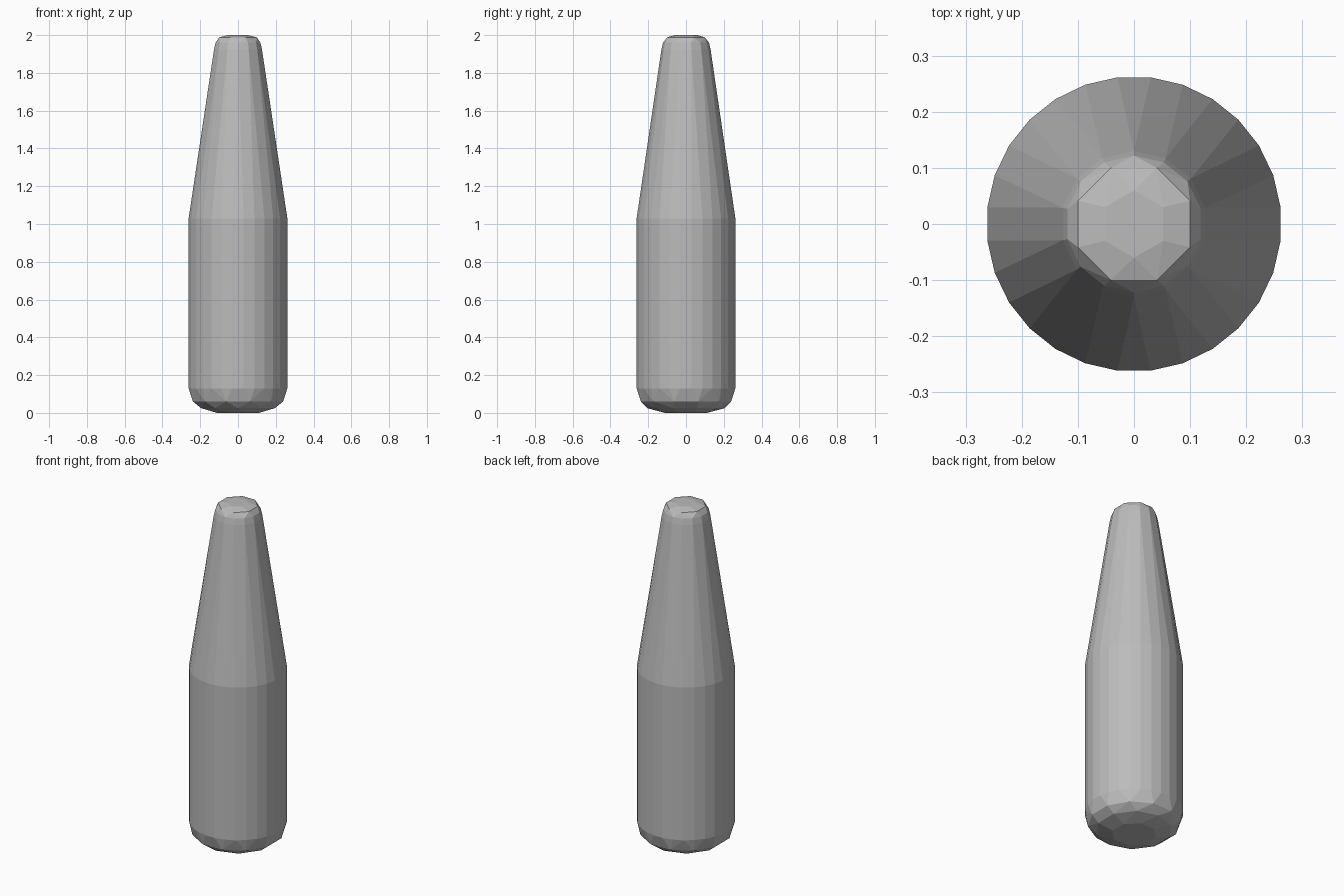
import bpy
import bmesh
from math import sin, cos, pi

cube = bpy.data.objects.get("Cube")
if cube:
    bpy.data.objects.remove(cube, do_unlink=True)

# Single grey finish
grey = bpy.data.materials.new("plain grey")
grey.use_nodes = True
colour = (0.5, 0.5, 0.5, 1)
grey.diffuse_color = colour
grey.node_tree.nodes["Principled BSDF"].inputs["Base Color"].default_value = colour

# Rings from base to tip: radius, height, number of sides
rings = [
    (0.12, 0.0, 8),
    (0.205, 0.025, 10),
    (0.247, 0.06, 12),
    (0.263, 0.13, 28),
    (0.263, 1.03, 28),
    (0.130, 1.925, 14),
    (0.122, 1.96, 14),
    (0.108, 1.988, 8),
    (0.06, 2.0, 6),
]

# The body is convex, so a hull joins rings with different side counts
bm = bmesh.new()
for radius, height, sides in rings:
    for i in range(sides):
        angle = 2 * pi * (i + 0.5) / sides
        bm.verts.new((radius * cos(angle), radius * sin(angle), height))
bmesh.ops.convex_hull(bm, input=bm.verts)
bmesh.ops.recalc_face_normals(bm, faces=bm.faces)

mesh = bpy.data.meshes.new("tapered_body")
bm.to_mesh(mesh)
bm.free()
mesh.materials.append(grey)
body = bpy.data.objects.new("tapered_body", mesh)
bpy.context.collection.objects.link(body)

# Soften the wall facets but keep the rim edges crisp
bpy.context.view_layer.objects.active = body
body.select_set(True)
bpy.ops.object.shade_flat()
